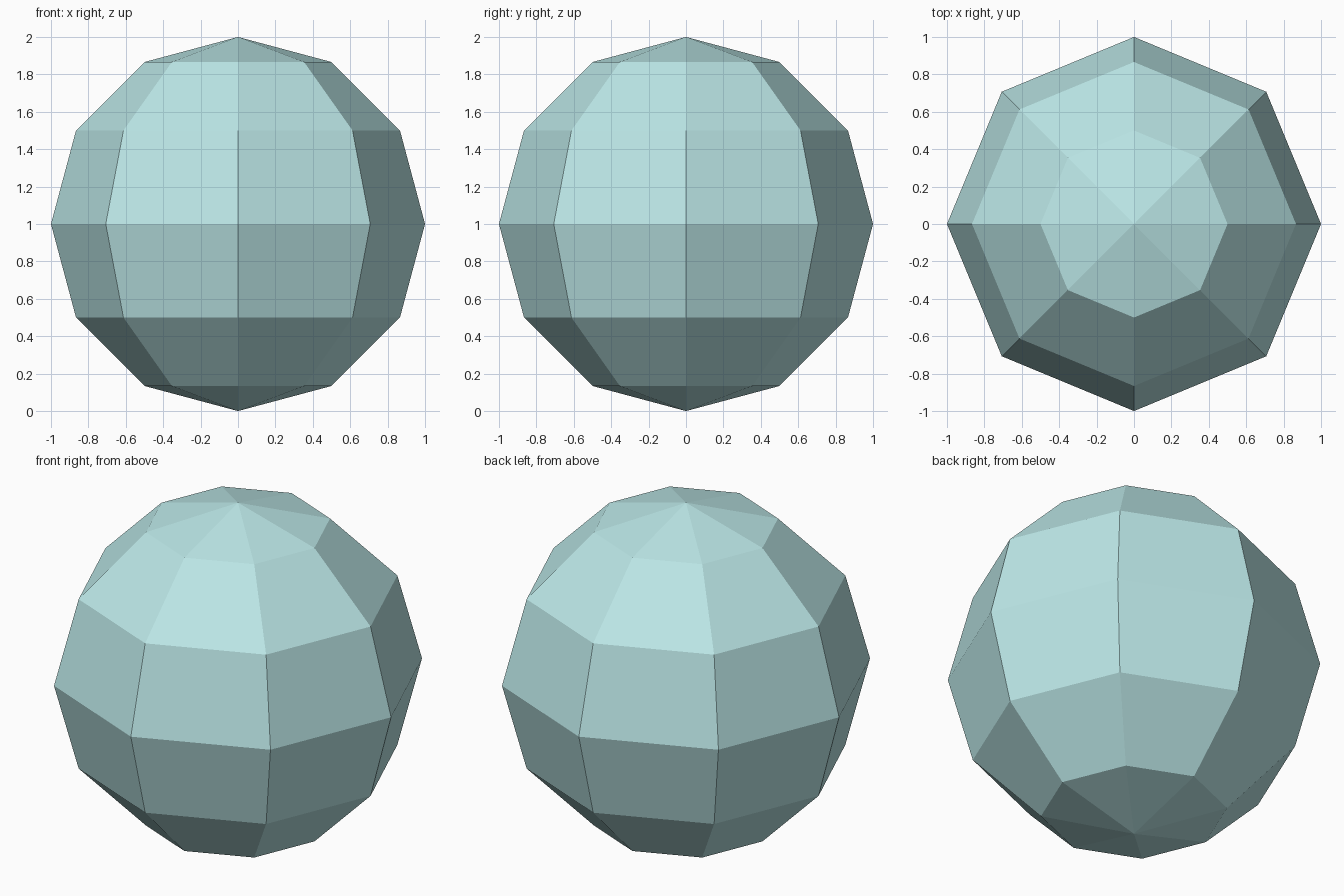
import bpy

if "Cube" in bpy.data.objects:
    bpy.data.objects.remove(bpy.data.objects["Cube"])

# Low-poly ball: 8 segments around, 6 rings, resting on the ground plane
bpy.ops.mesh.primitive_uv_sphere_add(segments=8, ring_count=6, radius=1.0, location=(0, 0, 1))
ball = bpy.context.object
ball.name = "faceted_ball"
bpy.ops.object.shade_flat()

# Pale teal surface
mat = bpy.data.materials.new("pale_teal")
mat.diffuse_color = (0.5, 0.8, 0.8, 1.0)
mat.use_nodes = True
mat.node_tree.nodes["Principled BSDF"].inputs["Base Color"].default_value = mat.diffuse_color
ball.data.materials.append(mat)
